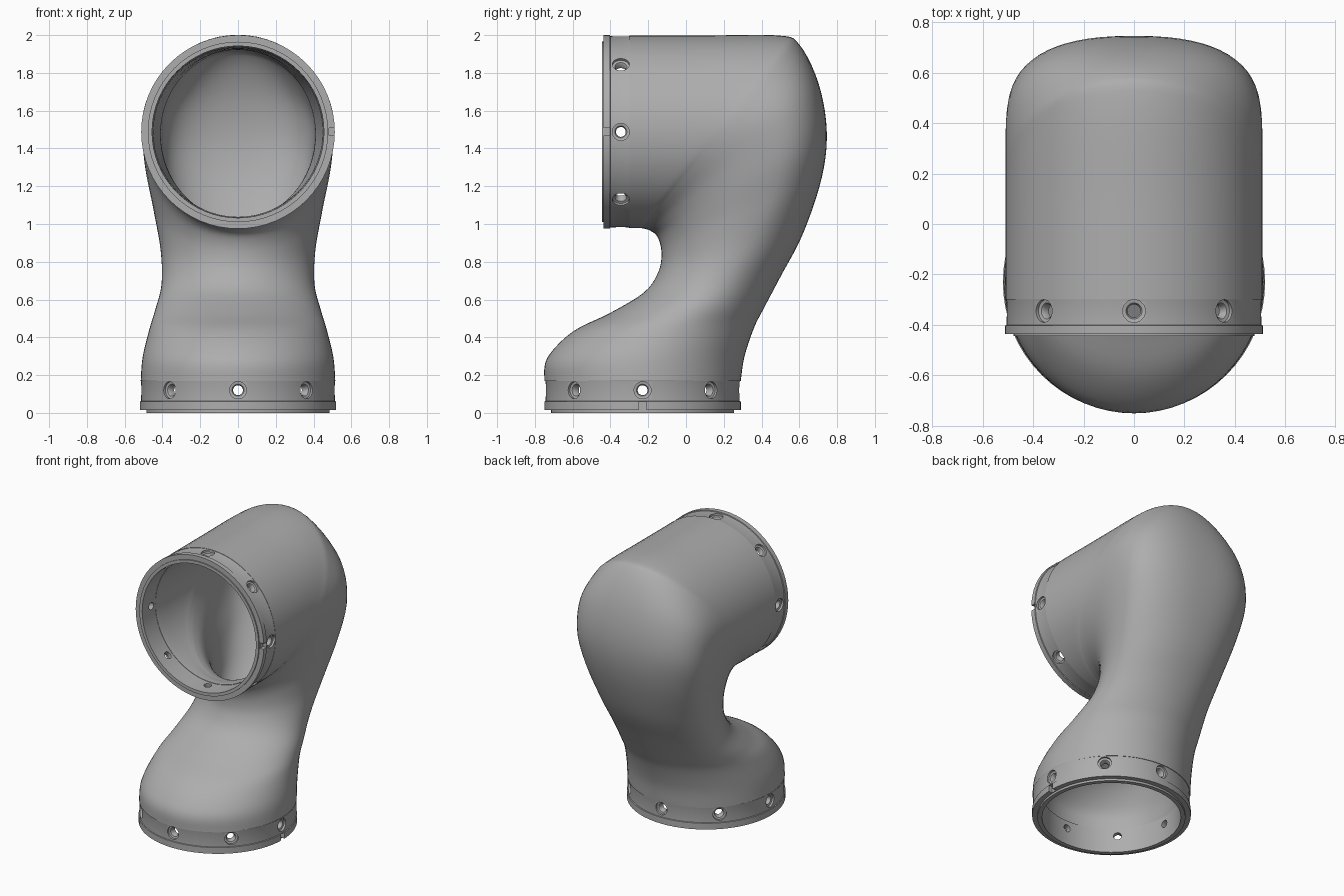
import bpy, bmesh, math
from mathutils import Matrix, Vector

cube = bpy.data.objects.get("Cube")
if cube:
    bpy.data.objects.remove(cube)

SEG = 64
GREY = (0.42, 0.42, 0.42, 1)
mat = bpy.data.materials.new("grey_plastic")
mat.use_nodes = True
mat.diffuse_color = GREY
mat.node_tree.nodes["Principled BSDF"].inputs["Base Color"].default_value = GREY


def skin(bm, rings, loop=False, caps=False):
    """Join rings of points with quads."""
    rows = [[bm.verts.new(p) for p in ring] for ring in rings]
    n = len(rows[0])
    for a, b in zip(rows, rows[1:] + rows[:1] if loop else rows[1:]):
        for i in range(n):
            bm.faces.new((a[i], a[(i + 1) % n], b[(i + 1) % n], b[i]))
    if caps:
        bm.faces.new(rows[0])
        bm.faces.new(rows[-1])


def circle(r, h, n=SEG):
    return [Vector((r * math.cos(t), r * math.sin(t), h))
            for t in (math.tau * i / n for i in range(n))]


def finish(bm, name):
    bmesh.ops.recalc_face_normals(bm, faces=bm.faces)
    me = bpy.data.meshes.new(name)
    bm.to_mesh(me)
    bm.free()
    ob = bpy.data.objects.new(name, me)
    bpy.context.collection.objects.link(ob)
    me.materials.append(mat)
    return ob


def smooth(ob):
    bpy.ops.object.select_all(action="DESELECT")
    ob.select_set(True)
    bpy.context.view_layer.objects.active = ob
    bpy.ops.object.shade_smooth_by_angle(angle=math.radians(35))


# Bent duct: inside-of-bend point (y, z), outside point (y, z),
# half width, where the widest point lies, roundness of the outer half
SECTIONS = [
    (-.75, .17, .29, .17, .515, .5, 2),
    (-.735, .29, .31, .30, .505, .5, 2),
    (-.60, .43, .36, .45, .47, .5, 2),
    (-.40, .53, .41, .55, .44, .5, 2),
    (-.22, .64, .50, .72, .405, .52, 2.1),
    (-.145, .75, .62, .95, .41, .57, 2.2),
    (-.13, .85, .72, 1.25, .45, .63, 2.4),
    (-.15, .93, .745, 1.5, .49, .67, 2.5),
    (-.19, .965, .70, 1.75, .508, .65, 2.4),
    (-.23, .977, .60, 1.95, .51, .54, 2.1),
    (-.25, .978, .49, 1.998, .51, .5, 2),
    (-.27, .978, .10, 1.998, .51, .5, 2),
    (-.30, .978, -.30, 1.998, .51, .5, 2),
]


def spline(rows, steps):
    out = []
    for i in range(len(rows) - 1):
        quad = [rows[max(0, min(len(rows) - 1, i + k))] for k in (-1, 0, 1, 2)]
        for s in range(steps):
            t = s / steps
            out.append([b + t / 2 * (c - a + t * (2*a - 5*b + 4*c - d + t * (3*(b - c) + d - a)))
                        for a, b, c, d in zip(*quad)])
    return out + [list(rows[-1])]


def section_ring(sec, near, far):
    iy, iz, oy, oz, w, frac, power = sec
    start, end = Vector((0, iy, iz)), Vector((0, oy, oz))
    axis = (end - start).normalized()
    start, end = start + axis * near, end - axis * far
    mid = start.lerp(end, frac)
    ring = []
    for i in range(SEG):
        t = math.tau * i / SEG
        c, s = math.cos(t), math.sin(t)
        e = 2 / power if c > 0 else 1
        x = math.copysign(abs(s) ** e, s) * (w - far)
        reach = (end - mid) * abs(c) ** e if c > 0 else (start - mid) * abs(c)
        ring.append(mid + reach + Vector((x, 0, 0)))
    return ring


path = spline(SECTIONS, 5)
outer = [section_ring(s, 0, 0) for s in path]
inner = []
for i, s in enumerate(path):
    ends = min(1, 6 * min(i, len(path) - 1 - i) / len(path))
    inner.append(section_ring(s, .06, .06 + .04 * ends))
bm = bmesh.new()
skin(bm, outer + inner[::-1], loop=True)
smooth(finish(bm, "duct_body"))


# Collars: turned rings with countersunk screw holes and one key notch
def collar(name, radius, lip, flange, height, hole_h, place):
    profile = [(.455, 0), (radius - .035, 0), (radius - .035, lip), (radius, lip),
               (radius, flange), (radius - .006, flange + .002),
               (radius - .006, height - .01), (radius - .003, height), (.452, height)]
    bm = bmesh.new()
    skin(bm, [circle(r, h) for r, h in profile], loop=True)
    ring = finish(bm, name)

    bm = bmesh.new()
    drill = [(.026, .35), (.026, radius - .035), (.032, radius - .025),
             (.045, radius - .022), (.045, radius + .05)]
    for k in range(8):
        turn = Matrix.Rotation(math.tau * k / 8, 4, "Z")
        aim = Matrix.Translation((0, 0, hole_h)) @ turn @ Matrix.Rotation(math.pi / 2, 4, "Y")
        skin(bm, [[aim @ p for p in circle(r, h, 24)] for r, h in drill], caps=True)
    size = Matrix.Diagonal((.06, .04, flange + .05, 1))
    bmesh.ops.create_cube(bm, size=1, matrix=Matrix.Translation(
        (radius, 0, (flange - .05) / 2)) @ size)
    cutter = finish(bm, name + "_cutter")
    cutter.hide_render = True

    mod = ring.modifiers.new("holes", "BOOLEAN")
    mod.operation = "DIFFERENCE"
    mod.solver = "EXACT"
    mod.object = cutter
    bpy.ops.object.select_all(action="DESELECT")
    ring.select_set(True)
    bpy.context.view_layer.objects.active = ring
    bpy.ops.object.modifier_apply(modifier=mod.name)
    bpy.data.objects.remove(cutter)
    ring.data.transform(place)
    smooth(ring)


collar("base_collar", .52, .015, .06, .175, .12, Matrix.Translation((0, -.23, 0)))
collar("mouth_collar", .5125, .008, .042, .15, .10,
       Matrix.Translation((0, -.445, 1.4875)) @ Matrix.Rotation(-math.pi / 2, 4, "X"))
